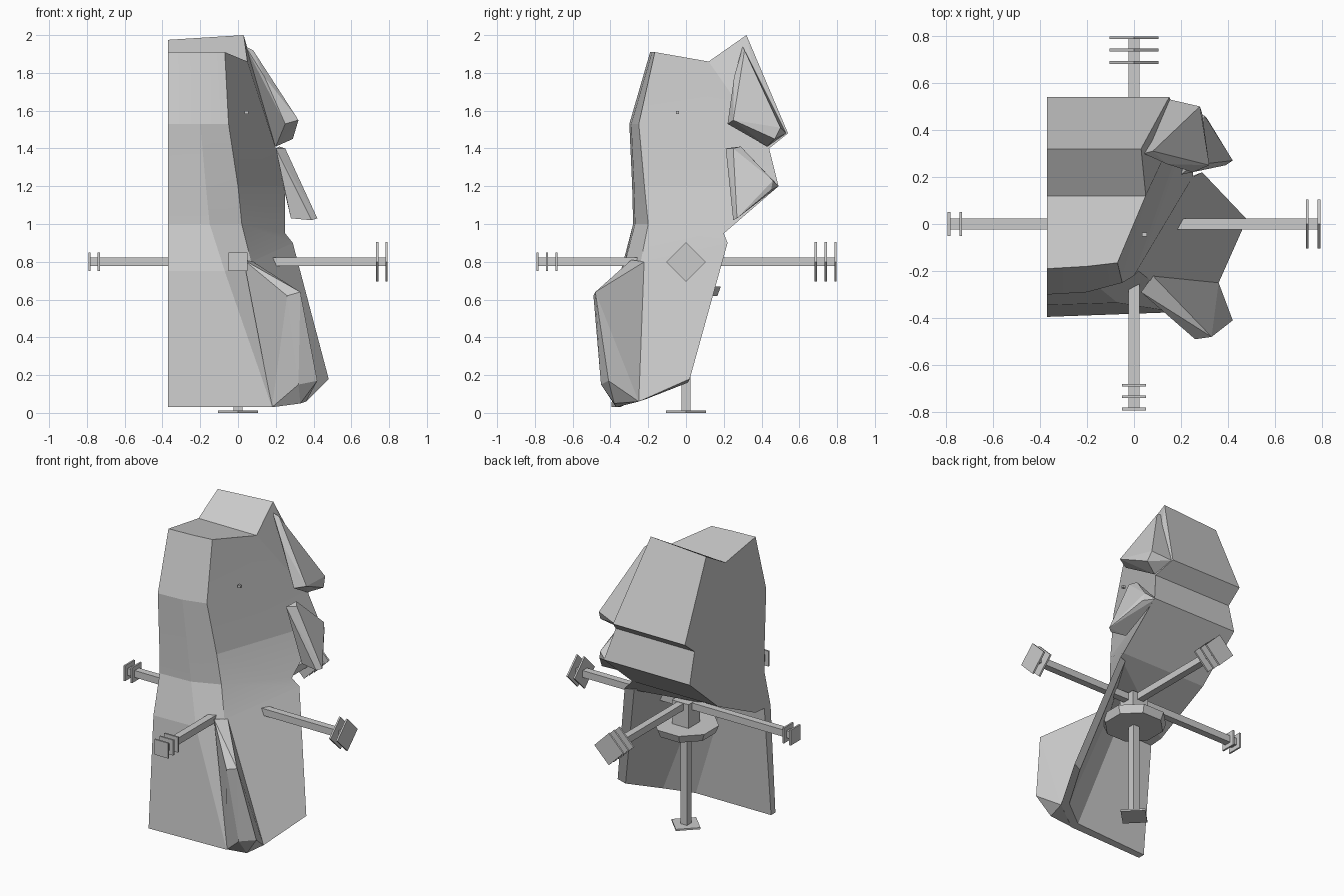
import bpy, bmesh, math
from mathutils import Vector, Matrix

if "Cube" in bpy.data.objects:
    bpy.data.objects.remove(bpy.data.objects["Cube"])

grey = bpy.data.materials.new("plain grey")
grey.diffuse_color = (0.6, 0.6, 0.6, 1)
grey.use_nodes = True
grey.node_tree.nodes["Principled BSDF"].inputs["Base Color"].default_value = grey.diffuse_color


def finish(name, bm):
    bmesh.ops.recalc_face_normals(bm, faces=bm.faces[:])
    me = bpy.data.meshes.new(name)
    bm.to_mesh(me)
    bm.free()
    me.materials.append(grey)
    ob = bpy.data.objects.new(name, me)
    bpy.context.scene.collection.objects.link(ob)
    return ob


def hull(name, pts):
    bm = bmesh.new()
    vs = [bm.verts.new(p) for p in pts]
    res = bmesh.ops.convex_hull(bm, input=vs)
    junk = {g for g in res["geom_interior"] + res["geom_unused"]
            if isinstance(g, bmesh.types.BMVert)}
    bmesh.ops.delete(bm, geom=list(junk), context='VERTS')
    bmesh.ops.dissolve_limit(bm, angle_limit=0.12, verts=bm.verts[:], edges=bm.edges[:])
    return finish(name, bm)


def box(name, centre, size, rot=None):
    bm = bmesh.new()
    bmesh.ops.create_cube(bm, size=1)
    m = Matrix.Translation(centre) @ (rot or Matrix()) @ Matrix.Diagonal((*size, 1))
    bmesh.ops.transform(bm, matrix=m, verts=bm.verts[:])
    return finish(name, bm)


def loft(name, rings):
    bm = bmesh.new()
    rows = [[bm.verts.new(p) for p in r] for r in rings]
    n = len(rows[0])
    for a, b in zip(rows, rows[1:]):
        for i in range(n):
            j = (i + 1) % n
            bm.faces.new((a[i], a[j], b[j], b[i]))
    bm.faces.new(rows[0])
    bm.faces.new(rows[-1])
    return finish(name, bm)


# Upper body: stacked rings, cut flat at x = LEFT
# columns: front cut, front crease, front corner, side back, back cut
LEFT = -0.37
seam = [(LEFT, -.345, .75), (-.07, -.335, .75), (.07, -.24, .8)]
body = loft("upper_body", [
    [(LEFT, -.19, 1.91), (-.2, -.18, 1.91), (-.07, -.165, 1.91), (.05, .12, 1.86), (LEFT, .12, 1.86)],
    [(LEFT, -.30, 1.53), (-.2, -.29, 1.53), (-.05, -.25, 1.53), (.2, .44, 1.40), (LEFT, .44, 1.40)],
    [(LEFT, -.285, 1.2), (-.17, -.275, 1.2), (0, -.22, 1.2), (.25, .49, 1.2), (LEFT, .49, 1.2)],
    [(LEFT, -.28, 1.0), (-.15, -.27, 1.0), (.02, -.2, 1.0), (.25, .2, .95), (LEFT, .2, .95)],
    seam + [(.29, .22, .9), (LEFT, -.19, .76)],
])

# Lower shell: a hollow wall below the seam
# columns: outer wall (4), then inner wall back to the cut (4)
shell = loft("lower_shell", [
    seam + [(.29, .22, .9), (.235, .2, .9), (.03, -.19, .79), (-.09, -.27, .76), (LEFT, -.28, .76)],
    [(LEFT, -.395, .03), (.18, -.375, .03), (.36, -.25, .06), (.48, .02, .18),
     (.43, .01, .16), (.32, -.22, .07), (.16, -.33, .04), (LEFT, -.35, .03)],
])
for ob in (body, shell):
    bpy.ops.object.select_all(action='DESELECT')
    bpy.context.view_layer.objects.active = ob
    ob.select_set(True)
    bpy.ops.object.shade_smooth_by_angle(angle=math.radians(8))

# Raised block on the upper back
hull("upper_back_block", [(LEFT, .12, 1.86), (LEFT, .32, 1.975), (LEFT, .54, 1.48), (LEFT, .44, 1.4),
                          (.05, .12, 1.86), (.03, .32, 2.0), (.15, .54, 1.48), (.2, .44, 1.4)])

# Fin on the lower front corner
hull("lower_fin", [(.03, -.29, .81), (.08, -.22, .8), (.26, -.49, .62), (.33, -.48, .64),
                   (.32, -.45, .15), (.42, -.41, .17), (.18, -.37, .03), (.33, -.38, .05),
                   (.36, -.25, .06)])

# Two bevelled plates on the right rear side
hull("upper_side_plate", [(.08, .31, 1.92), (.28, .50, 1.51), (.29, .47, 1.45), (.32, .25, 1.55),
                          (.04, .3, 1.94), (.15, .53, 1.48), (.2, .43, 1.41), (.25, .22, 1.53),
                          (.14, .255, 1.78)])
hull("lower_side_plate", [(.25, .25, 1.4), (.30, .46, 1.23), (.31, .45, 1.18), (.42, .27, 1.03),
                          (.2, .21, 1.4), (.22, .29, 1.41), (.24, .49, 1.2), (.39, .25, 1.02),
                          (.28, .26, 1.03)])
box("small_stud", (.045, -.045, 1.59), (.02, .016, .016))

# Hub under the shell
H = 0.8
box("hub_block", (0, 0, .74), (.12, .12, .17))
bm = bmesh.new()
bmesh.ops.create_cone(bm, cap_ends=True, segments=8, radius1=.18, radius2=.2, depth=.05)
bmesh.ops.transform(bm, verts=bm.verts[:],
                    matrix=Matrix.Translation((0, 0, .645)) @ Matrix.Rotation(math.pi / 8, 4, 'Z'))
finish("hub_disc", bm)

# Arms: direction, length, plate positions, plates turned to a diamond
arms = [("left", (-1, 0, 0), .79, (.737, .787), False),
        ("right", (1, 0, 0), .79, (.737, .787), True),
        ("front", (0, -1, 0), .79, (.685, .735, .787), False),
        ("back", (0, 1, 0), .79, (.687, .74, .792), True),
        ("bottom", (0, 0, -1), .79, (.794,), True)]
for name, d, length, plates, diamond in arms:
    d = Vector(d)
    turn = d.to_track_quat('Z', 'Y').to_matrix().to_4x4()
    c = Vector((0, 0, H))
    box(name + "_arm", c + d * length / 2, (.045, .045, length), turn)
    side = .148 if diamond else .1
    if diamond:
        turn = turn @ Matrix.Rotation(math.pi / 4, 4, 'Z')
    for k, p in enumerate(plates):
        box(f"{name}_plate_{k + 1}", c + d * p, (side, side, .011), turn)
